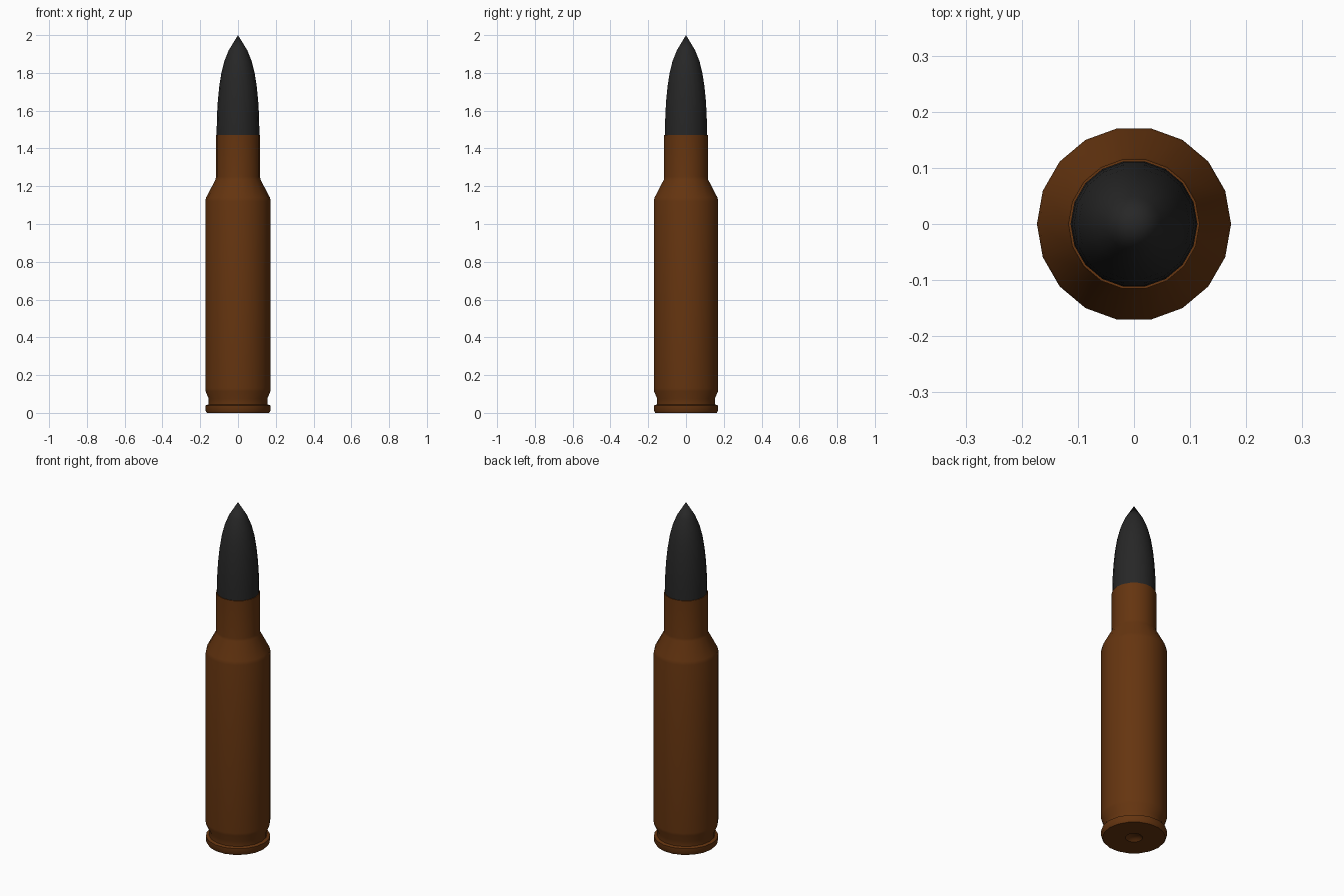
import bpy, bmesh, math

if "Cube" in bpy.data.objects:
    bpy.data.objects.remove(bpy.data.objects["Cube"])

SIDES = 18


def material(name, rgb):
    m = bpy.data.materials.new(name)
    m.diffuse_color = (*rgb, 1)
    m.use_nodes = True
    m.node_tree.nodes["Principled BSDF"].inputs["Base Color"].default_value = m.diffuse_color
    return m


def lathe(name, profile, mat):
    """Revolve (radius, z) points round the z axis; radius 0 makes a pole."""
    bm = bmesh.new()
    rings = []
    for r, z in profile:
        if r == 0:
            rings.append([bm.verts.new((0, 0, z))] * SIDES)
        else:
            angles = [2 * math.pi * i / SIDES for i in range(SIDES)]
            rings.append([bm.verts.new((r * math.cos(a), r * math.sin(a), z)) for a in angles])
    for low, high in zip(rings, rings[1:]):
        for i in range(SIDES):
            j = (i + 1) % SIDES
            bm.faces.new(dict.fromkeys((low[i], low[j], high[j], high[i])))
    bmesh.ops.recalc_face_normals(bm, faces=bm.faces)
    mesh = bpy.data.meshes.new(name)
    bm.to_mesh(mesh)
    bm.free()
    mesh.materials.append(mat)
    obj = bpy.data.objects.new(name, mesh)
    bpy.context.collection.objects.link(obj)
    bpy.ops.object.select_all(action='DESELECT')
    obj.select_set(True)
    bpy.context.view_layer.objects.active = obj
    bpy.ops.object.shade_smooth_by_angle(angle=math.radians(35))
    return obj


brass = material("brass", (0.13, 0.035, 0.005))
dark = material("dark_metal", (0.02, 0.02, 0.02))

# Case: primer dimple, rim, extractor groove, body, shoulder, neck, lip
lathe("case", [
    (0, 0.015), (0.03, 0.012), (0.045, 0), (0.165, 0), (0.172, 0.012),
    (0.172, 0.04), (0.155, 0.045), (0.155, 0.075), (0.172, 0.115),
    (0.173, 0.13), (0.173, 1.12), (0.169, 1.14), (0.119, 1.235),
    (0.117, 1.25), (0.117, 1.472), (0.113, 1.472), (0.113, 1.44),
], brass)

# Pointed bullet seated in the neck
lathe("bullet", [
    (0, 1.44), (0.113, 1.44), (0.113, 1.50), (0.111, 1.58), (0.107, 1.65),
    (0.099, 1.73), (0.088, 1.80), (0.073, 1.86), (0.049, 1.92), (0, 2.0),
], dark)
